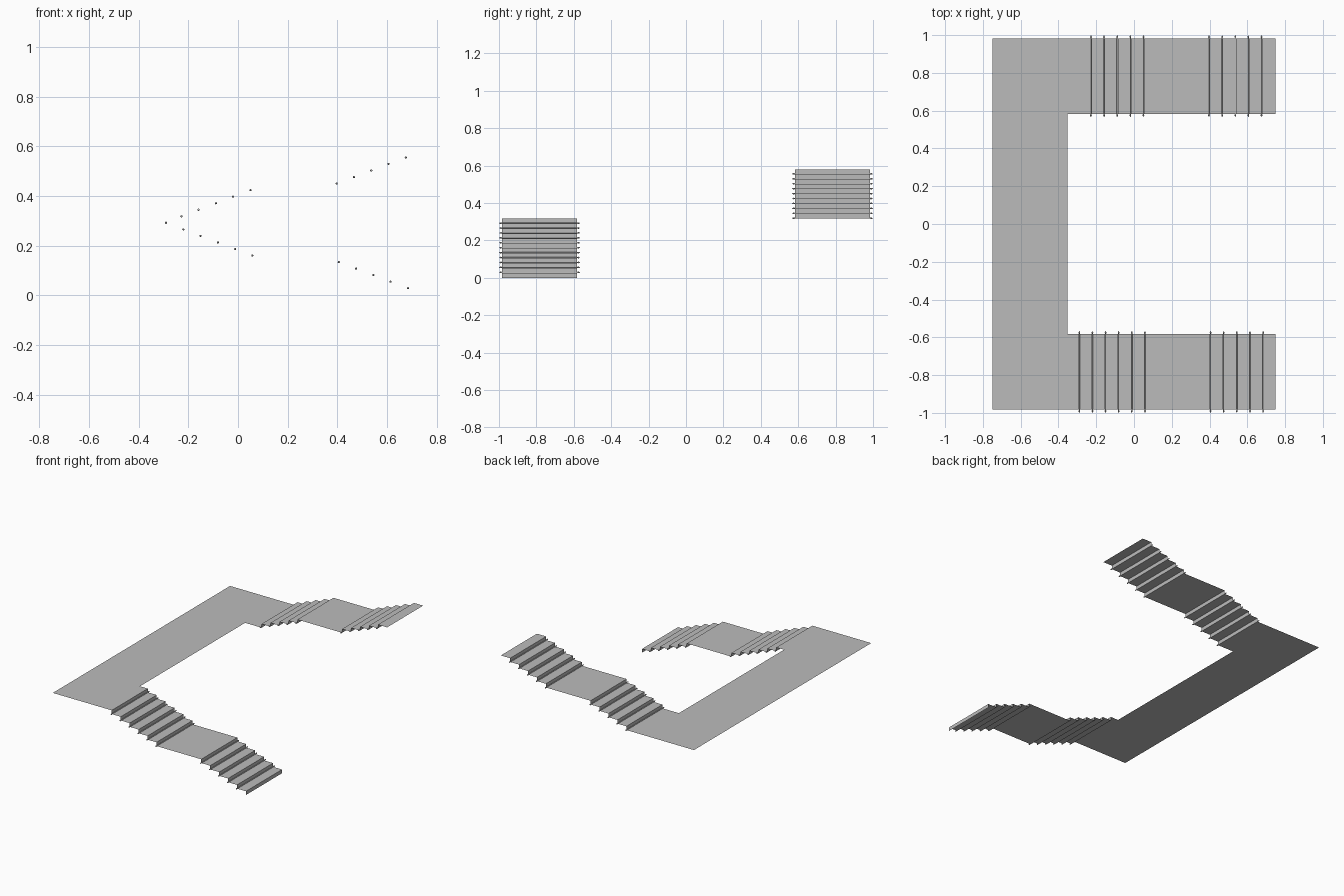
import bpy, bmesh, math
from mathutils import Vector

cube = bpy.data.objects.get("Cube")
if cube:
    bpy.data.objects.remove(cube, do_unlink=True)

# Single grey material
grey = bpy.data.materials.new("light_grey")
grey.use_nodes = True
colour = (0.5, 0.5, 0.5, 1.0)
grey.diffuse_color = colour
grey.node_tree.nodes["Principled BSDF"].inputs["Base Color"].default_value = colour

RISE = 0.0263           # height of one step
GOING = 0.0695          # depth of one tread
MID_Z = RISE * 12       # level of the long landing
INNER, OUTER = 0.583, 0.983
LANDING_EDGE = -0.353


def make_object(name, bm):
    mesh = bpy.data.meshes.new(name)
    bm.to_mesh(mesh)
    bm.free()
    mesh.materials.append(grey)
    obj = bpy.data.objects.new(name, mesh)
    bpy.context.collection.objects.link(obj)
    return obj


def sheet(name, profile, y0, y1):
    """Thin runner: an x-z profile swept between two y positions."""
    bm = bmesh.new()
    rows = [[bm.verts.new((x, y, z)) for y in (y0, y1)] for x, z in profile]
    for a, b in zip(rows, rows[1:]):
        bm.faces.new((a[0], b[0], b[1], a[1]))
    return make_object(name, bm)


def flight_profile(risers, direction):
    """Stepped profile running towards +x, rising or falling at each riser."""
    z = MID_Z
    points = [(LANDING_EDGE, z)]
    for x in risers:
        points.append((x, z))
        z += direction * RISE
        points.append((x, z))
    if direction > 0:
        points.append((0.75, z))
    return points


def rod_mesh():
    """Slim rod along y with a collar and pointed finial at each end."""
    half = [(0.217, 0.0), (0.209, 0.0045), (0.205, 0.0045), (0.203, 0.0025)]
    profile = [(-y, r) for y, r in half] + [(y, r) for y, r in reversed(half)]
    bm = bmesh.new()
    verts = [bm.verts.new((r, y, 0)) for y, r in profile]
    edges = [bm.edges.new(pair) for pair in zip(verts, verts[1:])]
    bmesh.ops.spin(bm, geom=verts + edges, cent=(0, 0, 0), axis=(0, 1, 0),
                   angle=math.tau, steps=10, use_duplicate=False)
    bmesh.ops.remove_doubles(bm, verts=bm.verts, dist=0.00005)
    bmesh.ops.recalc_face_normals(bm, faces=bm.faces)
    return make_object("carpet_rod", bm)


# Long landing joining the two flights
sheet("landing", [(-0.75, MID_Z), (LANDING_EDGE, MID_Z)], -OUTER, OUTER)

# Riser positions, from the landing outwards
lower = [-0.2925 + GOING * i for i in range(6)] + [0.4025 + GOING * i for i in range(6)]
lower[-1] = 0.75
upper = [-0.225 + GOING * i for i in range(5)] + [0.40 + GOING * i for i in range(5)]

sheet("lower_flight", flight_profile(lower, -1), -OUTER, -INNER)
sheet("upper_flight", flight_profile(upper, 1), INNER, OUTER)

# Rods tucked into the corner between each tread and riser
rod = rod_mesh()
bpy.ops.object.select_all(action='DESELECT')
rod.select_set(True)
bpy.context.view_layer.objects.active = rod
bpy.ops.object.shade_smooth_by_angle(angle=math.radians(40))

mid_y = (INNER + OUTER) / 2
spots = [(x + 0.003, -mid_y, MID_Z - RISE * (i + 1) + 0.003)
         for i, x in enumerate(lower[:-1])]
spots += [(x - 0.003, mid_y, MID_Z + RISE * i + 0.003)
          for i, x in enumerate(upper)]
for i, spot in enumerate(spots):
    obj = rod if i == 0 else rod.copy()
    if i:
        bpy.context.collection.objects.link(obj)
    obj.name = f"carpet_rod_{i + 1}"
    obj.location = Vector(spot)
